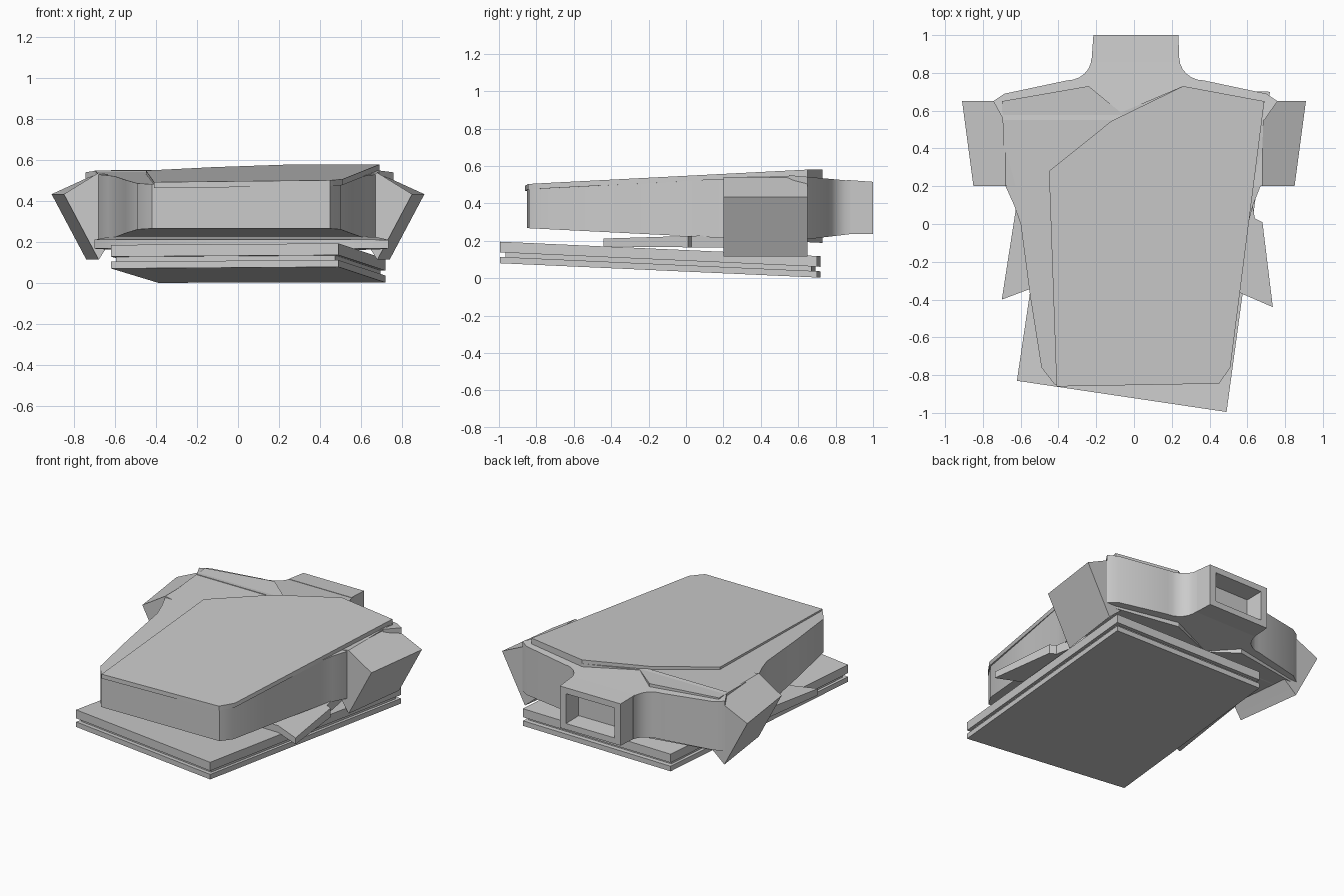
import bpy, bmesh, math

if "Cube" in bpy.data.objects:
    bpy.data.objects.remove(bpy.data.objects["Cube"])


def mesh_object(name, bm):
    bmesh.ops.recalc_face_normals(bm, faces=bm.faces[:])
    me = bpy.data.meshes.new(name)
    bm.to_mesh(me)
    bm.free()
    ob = bpy.data.objects.new(name, me)
    bpy.context.collection.objects.link(ob)
    bpy.context.view_layer.objects.active = ob
    bpy.ops.object.select_all(action='DESELECT')
    ob.select_set(True)
    bpy.ops.object.shade_smooth_by_angle(angle=math.radians(30))
    return ob


def loft(name, rings):
    """Join matching rings of points and cap both ends."""
    bm = bmesh.new()
    vs = [[bm.verts.new(p) for p in r] for r in rings]
    n = len(rings[0])
    for a, b in zip(vs, vs[1:]):
        for i in range(n):
            j = (i + 1) % n
            bm.faces.new((a[i], a[j], b[j], b[i]))
    bm.faces.new(vs[0])
    bm.faces.new(vs[-1])
    return mesh_object(name, bm)


def slab(name, outline, low, high):
    """Top-view outline between two sloped planes (base, x slope, y slope)."""
    def ring(p):
        return [(x, y, p[0] + p[1] * x + p[2] * y) for x, y in outline]
    return loft(name, [ring(low), ring(high)])


# Backing board: two skewed layers with a recessed core
board = [(-0.62, -0.83), (0.49, -0.995), (0.72, 0.70), (-0.39, 0.72)]


def inset(pts, k):
    cx = sum(p[0] for p in pts) / len(pts)
    cy = sum(p[1] for p in pts) / len(pts)
    return [(cx + (x - cx) * k, cy + (y - cy) * k) for x, y in pts]


for name, k, a, b in (("board_lower", 1, 0, 0.034),
                      ("board_core", 0.965, 0.03, 0.062),
                      ("board_upper", 1, 0.058, 0.115)):
    slab(name, inset(board, k), (0.035 + a, 0, -0.045), (0.035 + b, 0, -0.045))

# Folded lower sleeves, poking out at both sides
slab("folded_sleeves",
     [(-0.70, -0.40), (-0.54, -0.34), (0.55, -0.36), (0.735, -0.44),
      (0.68, 0.01), (0.64, 0.03), (0.60, 0.25), (-0.60, 0.25), (-0.63, 0.05)],
     (0.165, 0, -0.01), (0.225, 0, 0.03))

# Main torso, flaring out into the armpits
side_l = [(-0.68, 0.20), (-0.635, 0.10), (-0.60, 0.0), (-0.55, -0.38), (-0.49, -0.76)]
side_r = [(0.50, -0.76), (0.555, -0.35), (0.605, 0.0), (0.63, 0.10), (0.67, 0.20)]
front = [(-0.42, -0.85), (0.45, -0.84)]
back = [(0.69, 0.65), (0.26, 0.73), (-0.07, 0.59), (-0.24, 0.73), (-0.70, 0.65)]
slab("torso", side_l + front + side_r + back, (0.225, 0, -0.05), (0.522, 0, 0.045))

# Front overlapping panel
slab("front_panel",
     [(-0.45, 0.28), (-0.41, -0.86), (0.45, -0.845), (0.51, -0.76),
      (0.69, 0.65), (0.26, 0.73), (-0.12, 0.545)],
     (0.512, 0.01, 0.05), (0.541, 0.01, 0.05))

# Short sleeves, tapering towards the front
for s, name in ((-1, "left_sleeve"), (1, "right_sleeve")):
    rings = []
    for y, d in ((0.20, 0.06), (0.65, 0)):
        prof = [(0.91 - d, 0.435), (0.68, 0.54), (0.50, 0.51), (0.48, 0.38),
                (0.60, 0.24), (0.74 - d, 0.115)]
        if y > 0.5:
            prof[4] = (0.64, 0.20)
        rings.append([(s * x, y, z) for x, z in prof])
    loft(name, rings)

# Shoulder yoke with concave sweep into the neck
arc = [(0.24 + 0.13 * (1 - math.cos(t)), 0.88 - 0.12 * math.sin(t))
       for t in [i * math.pi / 12 for i in range(7)]]
half = arc + [(0.70, 0.69), (0.76, 0.65)]
yoke = half + [(0.69, 0.55), (-0.69, 0.55)] + [(-x + 0.015, y) for x, y in reversed(half)]
slab("shoulder_yoke", yoke, (0.13, 0, 0.12), (0.60, 0, -0.09))

# Neck tube with recessed opening
def rect(x0, x1, z0, z1, y):
    return [(x0, y, z0), (x1, y, z0), (x1, y, z1), (x0, y, z1)]


loft("neck", [rect(-0.225, 0.24, 0.235, 0.525, 0.86),
              rect(-0.215, 0.235, 0.235, 0.515, 1.0),
              rect(-0.17, 0.19, 0.275, 0.475, 1.0),
              rect(-0.16, 0.18, 0.285, 0.465, 0.88)])
